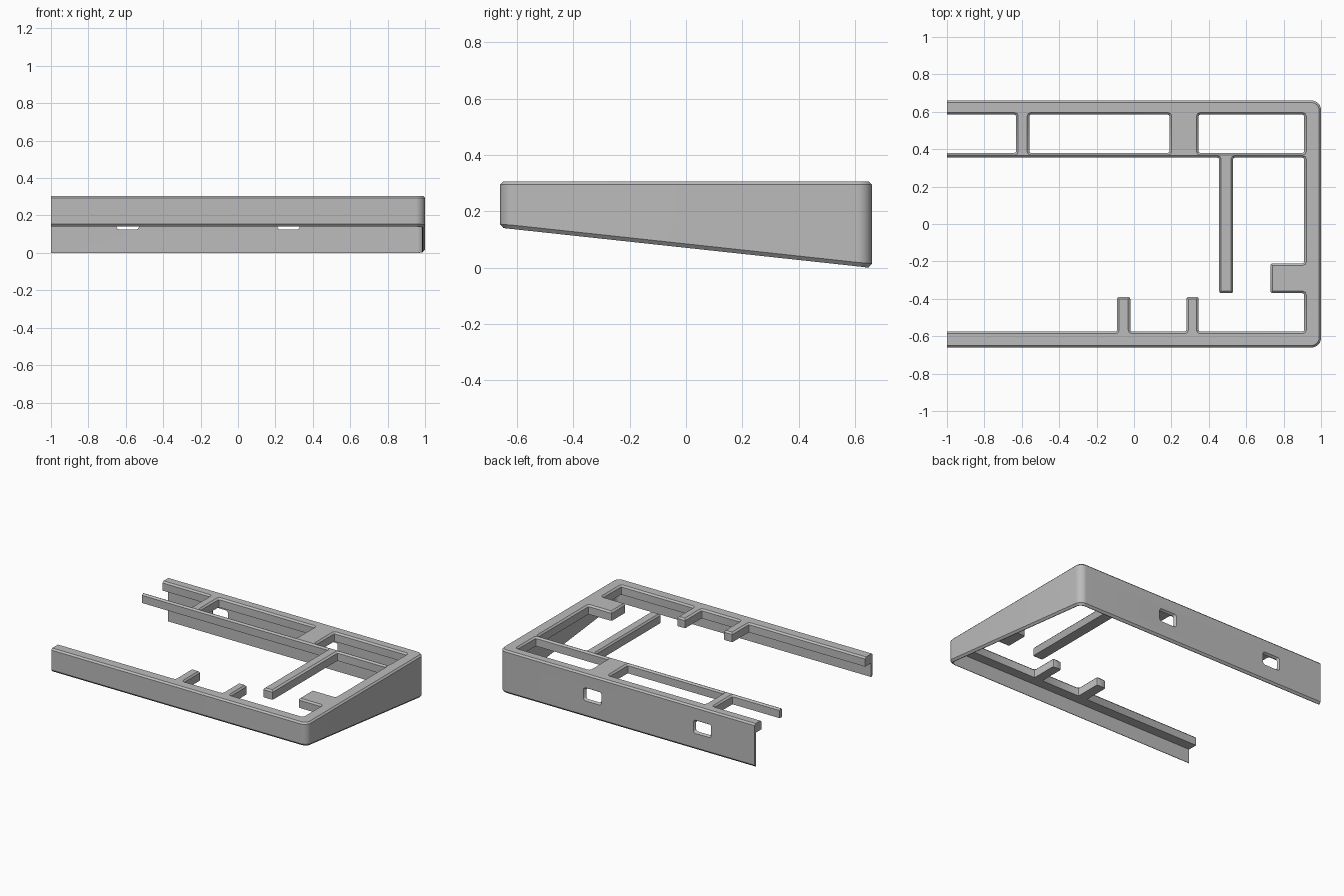
import bpy, bmesh
from math import radians
from mathutils import Vector

cube = bpy.data.objects.get("Cube")
if cube:
    bpy.data.objects.remove(cube)

TOP, LIP, CHAMFER, WALL, END = 0.305, 0.065, 0.011, 0.016, -1.0
OUT = END - 0.05          # overshoot, trimmed flat at END

grey = bpy.data.materials.new("case_grey")
grey.use_nodes = True
colour = (0.5, 0.5, 0.5, 1)
grey.diffuse_color = colour
grey.node_tree.nodes["Principled BSDF"].inputs["Base Color"].default_value = colour


def rounded(points, radius=0.01, steps=2):
    """Round every corner; a third value overrides the radius."""
    result, n = [], len(points)
    for i, p in enumerate(points):
        here = Vector(p[:2])
        r = p[2] if len(p) > 2 else (radius if p[0] > END else 0)
        if r == 0:
            result.append(here)
            continue
        a = here + (Vector(points[i - 1][:2]) - here).normalized() * r
        b = here + (Vector(points[(i + 1) % n][:2]) - here).normalized() * r
        count = 8 if r > radius else steps
        centre = a + b - here
        for k in range(count + 1):
            d = a.lerp(b, k / count) - centre
            result.append(centre + d.normalized() * r)
    return result


def inset(loop, d):
    """Move a loop to its left by d with mitred corners."""
    result, n = [], len(loop)
    for i, p in enumerate(loop):
        e1 = (p - loop[i - 1]).normalized()
        e2 = (loop[(i + 1) % n] - p).normalized()
        n1, n2 = Vector((-e1.y, e1.x)), Vector((-e2.y, e2.x))
        result.append(p + (n1 + n2) * d / (1 + n1.dot(n2)))
    return result


def ring(bm, loop, z):
    return [bm.verts.new((p.x, p.y, z)) for p in loop]


def bridge(bm, a, b):
    n = len(a)
    for i in range(n):
        j = (i + 1) % n
        bm.faces.new((a[i], a[j], b[j], b[i]))


def trim(bm):
    """Cut the open side flat and cap it."""
    geom = bm.verts[:] + bm.edges[:] + bm.faces[:]
    cut = bmesh.ops.bisect_plane(bm, geom=geom, plane_co=(END, 0, 0),
                                 plane_no=(-1, 0, 0), clear_outer=True)
    edges = [e for e in cut["geom_cut"] if isinstance(e, bmesh.types.BMEdge)]
    bmesh.ops.edgenet_fill(bm, edges=edges)


def finish(bm, name):
    bmesh.ops.recalc_face_normals(bm, faces=bm.faces[:])
    mesh = bpy.data.meshes.new(name)
    bm.to_mesh(mesh)
    bm.free()
    mesh.materials.append(grey)
    obj = bpy.data.objects.new(name, mesh)
    bpy.context.collection.objects.link(obj)
    return obj


def activate(obj):
    bpy.ops.object.select_all(action="DESELECT")
    obj.select_set(True)
    bpy.context.view_layer.objects.active = obj


# Top frame outline with ribs and tabs, counter-clockwise
outer = [(OUT, -0.66), (1, -0.66, 0.05), (1, 0.66, 0.05), (OUT, 0.66)]
rear_arm = [(OUT, 0.585), (-0.63, 0.585), (-0.63, 0.38), (OUT, 0.38), (OUT, 0.355)]
long_rib = [(0.455, 0.355), (0.455, -0.37), (0.53, -0.37), (0.53, 0.355)]
side_tab = [(0.91, 0.355), (0.91, -0.21), (0.73, -0.21), (0.73, -0.37), (0.91, -0.37)]
front_edge = [(0.91, -0.575)]
for right, left in ((0.345, 0.28), (-0.02, -0.09)):
    front_edge += [(right, -0.575), (right, -0.39), (left, -0.39), (left, -0.575)]
front_edge.append((OUT, -0.575))
outline = rounded(outer + rear_arm + long_rib + side_tab + front_edge)

# Rear windows, clockwise
windows = [rounded([(a, 0.38), (a, 0.585), (b, 0.585), (b, 0.38)])
           for a, b in ((-0.56, 0.19), (0.345, 0.91))]

# Top frame: upright sides, chamfered upper edges, filled top and bottom
bm = bmesh.new()
tops, bottoms = [], []
for loop in [outline] + windows:
    low = ring(bm, loop, TOP - LIP)
    mid = ring(bm, loop, TOP - CHAMFER)
    high = ring(bm, inset(loop, CHAMFER), TOP)
    bridge(bm, low, mid)
    bridge(bm, mid, high)
    bottoms.append(low)
    tops.append(high)
for group in (tops, bottoms):
    edges = [bm.edges.get((r[i - 1], r[i])) for r in group for i in range(len(r))]
    bmesh.ops.triangle_fill(bm, use_beauty=True, use_dissolve=False, edges=edges)
trim(bm)
frame = finish(bm, "top_frame")

# Skirt wall: a thin section swept round the outer edge, with a sloping base
count = len(rounded(outer))
bm = bmesh.new()
rows = []
paths = [inset(outline, d)[:count] for d in (0, 0.012, WALL)]
for p, q, r in zip(*paths):
    def base(y):
        return 0.14 * (0.648 - y) / 1.296
    rows.append([bm.verts.new(v) for v in (
        (p.x, p.y, TOP - LIP), (p.x, p.y, base(q.y) + 0.014),
        (q.x, q.y, base(q.y)), (r.x, r.y, base(q.y)), (r.x, r.y, TOP - LIP))])
for a, b in zip(rows, rows[1:]):
    bridge(bm, a, b)
bm.faces.new(rows[0])
bm.faces.new(rows[-1])
trim(bm)
skirt = finish(bm, "skirt_wall")

# Port openings: rounded, flared cutters through the back wall
for x in (-0.59, 0.27):
    bm = bmesh.new()
    rings = []
    for y, w, h in ((0.67, 0.076, 0.053), (0.645, 0.06, 0.037), (0.62, 0.06, 0.037)):
        loop = rounded([(-w, -h), (w, -h), (w, h), (-w, h)], 0.016, 4)
        rings.append([bm.verts.new((x + p.x, y, 0.162 + p.y)) for p in loop])
    bridge(bm, rings[0], rings[1])
    bridge(bm, rings[1], rings[2])
    bm.faces.new(rings[0])
    bm.faces.new(rings[2])
    cutter = finish(bm, "port_cutter")
    cutter.hide_render = True
    mod = skirt.modifiers.new("port", "BOOLEAN")
    mod.operation, mod.solver, mod.object = "DIFFERENCE", "EXACT", cutter
    activate(skirt)
    bpy.ops.object.modifier_apply(modifier=mod.name)
    bpy.data.objects.remove(cutter)

for obj in (frame, skirt):
    activate(obj)
    bpy.ops.object.shade_smooth_by_angle(angle=radians(30))
